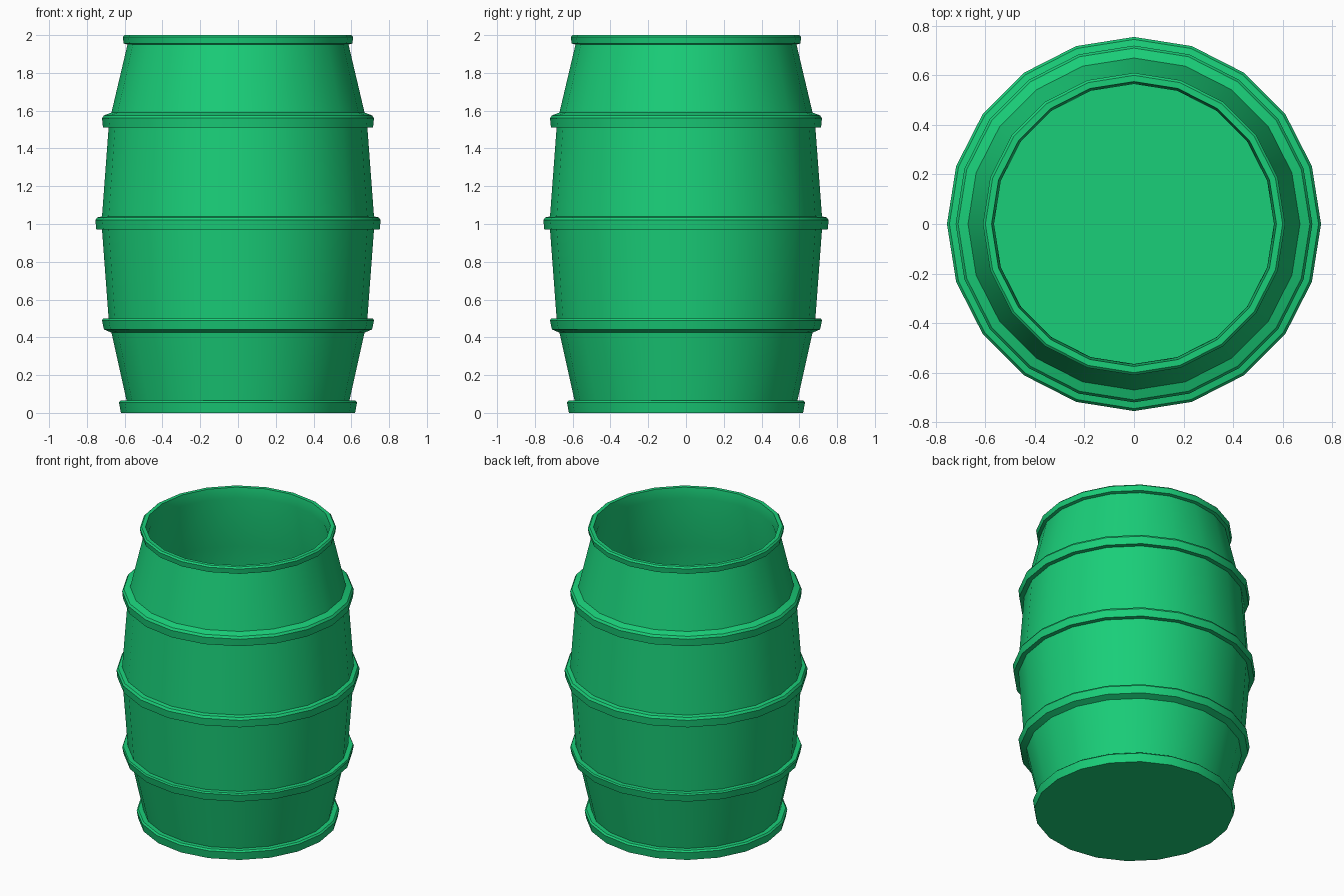
import bpy, bmesh, math

if "Cube" in bpy.data.objects:
    bpy.data.objects.remove(bpy.data.objects["Cube"])

SIDES = 20
green = bpy.data.materials.new("green")
green.diffuse_color = (0.01, 0.62, 0.19, 1)
green.use_nodes = True
green.node_tree.nodes["Principled BSDF"].inputs["Base Color"].default_value = green.diffuse_color


def lathe(name, profile):
    """Spin (radius, height) points about z; radius 0 becomes a pole."""
    bm = bmesh.new()
    rings = []
    for r, z in profile:
        if r == 0:
            rings.append([bm.verts.new((0, 0, z))] * SIDES)
        else:
            rings.append([bm.verts.new((r * math.cos(math.tau * i / SIDES),
                                        r * math.sin(math.tau * i / SIDES), z))
                          for i in range(SIDES)])
    for low, high in zip(rings, rings[1:]):
        for i in range(SIDES):
            j = (i + 1) % SIDES
            bm.faces.new(list(dict.fromkeys((low[i], low[j], high[j], high[i]))))
    bmesh.ops.recalc_face_normals(bm, faces=bm.faces)
    mesh = bpy.data.meshes.new(name)
    bm.to_mesh(mesh)
    bm.free()
    obj = bpy.data.objects.new(name, mesh)
    bpy.context.collection.objects.link(obj)
    mesh.materials.append(green)
    bpy.context.view_layer.objects.active = obj
    obj.select_set(True)
    bpy.ops.object.shade_smooth_by_angle(angle=math.radians(35))
    obj.select_set(False)
    return obj


# Underside and base hoop
base = [(0, 0), (0.62, 0), (0.63, 0.055), (0.62, 0.065), (0.59, 0.065)]
# Lower hoop, flared towards the middle
lower_hoop = [(0.67, 0.425), (0.71, 0.442), (0.72, 0.49), (0.715, 0.50), (0.685, 0.50)]
# Middle hoop
middle_hoop = [(0.72, 0.97), (0.75, 0.97), (0.755, 1.02), (0.745, 1.035), (0.72, 1.04)]
# Upper hoop
upper_hoop = [(0.685, 1.51), (0.715, 1.51), (0.72, 1.56), (0.71, 1.575), (0.67, 1.59)]
# Top hoop and rim lip
rim = [(0.585, 1.95), (0.605, 1.955), (0.61, 1.99), (0.60, 2.0), (0.575, 2.0), (0.565, 1.93)]
# Hollow inside with its floor
inside = [(0.65, 1.56), (0.69, 1.0), (0.65, 0.46), (0.57, 0.06), (0, 0.06)]

lathe("barrel", base + lower_hoop + middle_hoop + upper_hoop + rim + inside)
